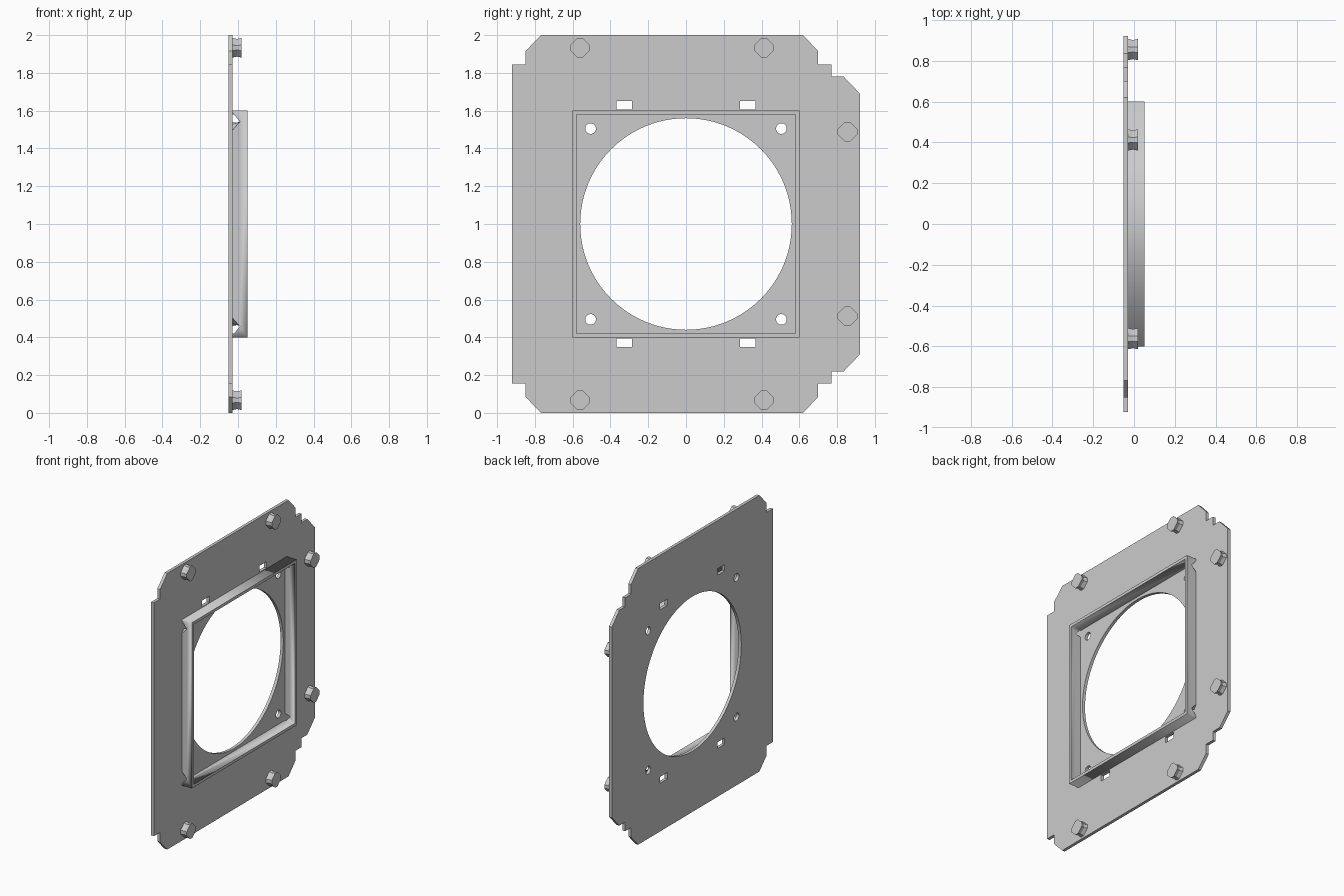
import bpy, bmesh, math
from mathutils import Matrix

cube = bpy.data.objects.get("Cube")
if cube:
    bpy.data.objects.remove(cube)

grey = bpy.data.materials.new("light grey")
grey.use_nodes = True
grey.diffuse_color = (0.6, 0.6, 0.6, 1)
grey.node_tree.nodes["Principled BSDF"].inputs["Base Color"].default_value = (0.6, 0.6, 0.6, 1)

BACK, FACE, RIM, STUD_TOP = -0.051, -0.029, 0.051, 0.019
# Sketch x, y, depth become model y, z, x
TO_SIDE = Matrix(((0, 0, 1, 0), (1, 0, 0, 0), (0, 1, 0, 0), (0, 0, 0, 1)))


def add_mesh(name, bm):
    bmesh.ops.recalc_face_normals(bm, faces=bm.faces)
    mesh = bpy.data.meshes.new(name)
    bm.to_mesh(mesh)
    bm.free()
    mesh.materials.append(grey)
    ob = bpy.data.objects.new(name, mesh)
    bpy.context.collection.objects.link(ob)
    return ob


def rect(y, z, w, h):
    return [(y + i * w / 2, z + j * h / 2) for i, j in ((-1, -1), (1, -1), (1, 1), (-1, 1))]


def circle(y, z, r, n):
    return [(y + r * math.cos(2 * math.pi * k / n), z + r * math.sin(2 * math.pi * k / n))
            for k in range(n)]


def sheet(name, loops, x0, x1):
    """Extrude an outline with holes from x0 to x1."""
    curve = bpy.data.curves.new(name + "_sketch", "CURVE")
    curve.dimensions = "2D"
    curve.fill_mode = "BOTH"
    curve.extrude = (x1 - x0) / 2
    for loop in loops:
        spline = curve.splines.new("POLY")
        spline.points.add(len(loop) - 1)
        for point, (y, z) in zip(spline.points, loop):
            point.co = (y, z, 0, 1)
        spline.use_cyclic_u = True
    temp = bpy.data.objects.new(name + "_sketch", curve)
    bpy.context.collection.objects.link(temp)
    bpy.context.view_layer.update()
    mesh = bpy.data.meshes.new_from_object(temp.evaluated_get(bpy.context.evaluated_depsgraph_get()))
    bm = bmesh.new()
    bm.from_mesh(mesh)
    bpy.data.objects.remove(temp)
    bpy.data.meshes.remove(mesh)
    bmesh.ops.remove_doubles(bm, verts=bm.verts, dist=0.0002)
    bmesh.ops.transform(bm, matrix=Matrix.Translation(((x0 + x1) / 2, 0, 0)) @ TO_SIDE, verts=bm.verts)
    for f in bm.faces:
        f.material_index = 0
    return add_mesh(name, bm)


# Mounting plate: upper half of the outline, mirrored about mid height
upper = [(-0.921, 1.845), (-0.85, 1.845), (-0.85, 1.915), (-0.767, 2), (0.62, 2), (0.7, 1.915),
         (0.7, 1.845), (0.77, 1.845), (0.77, 1.78), (0.835, 1.78), (0.921, 1.69)]
outline = upper + [(y, 2 - z) for y, z in reversed(upper)]
loops = [outline, circle(0, 1, 0.56, 96)]
for i in (-1, 1):
    for j in (-1, 1):
        loops.append(circle(i * 0.505, 1 + j * 0.505, 0.028, 24))
        loops.append(rect(i * 0.327, 1 + j * 0.628, 0.083, 0.046))
plate = sheet("mounting_plate", loops, BACK, FACE)

# Raised square frame
frame = sheet("square_frame", [rect(0, 1, 1.2, 1.2), rect(0, 1, 1.158, 1.158)], FACE, RIM)

# V notches at the foot of the two upright walls
cutters = bmesh.new()
for i in (-1, 1):
    for j in (-1, 1):
        rings = []
        for y, low in ((0.602, 0.497), (0.577, 0.532)):
            rings.append([cutters.verts.new((x, i * y, 1 + j * z)) for x, z in
                          ((FACE - 0.01, low), (FACE, low), (0.01, 0.542), (FACE, 0.59), (FACE - 0.01, 0.59))])
        n = len(rings[0])
        cutters.faces.new(rings[0])
        cutters.faces.new(rings[1][::-1])
        for k in range(n):
            m = (k + 1) % n
            cutters.faces.new((rings[0][k], rings[1][k], rings[1][m], rings[0][m]))
cutter = add_mesh("notch_cutter", cutters)
cutter.hide_render = True
mod = frame.modifiers.new("notches", "BOOLEAN")
mod.operation = "DIFFERENCE"
mod.solver = "EXACT"
mod.object = cutter
bpy.context.view_layer.update()
cut = bpy.data.meshes.new_from_object(frame.evaluated_get(bpy.context.evaluated_depsgraph_get()))
frame.modifiers.clear()
frame.data = cut
bpy.data.objects.remove(cutter)


# Diamond studs with clipped corners and a slight waist
def stud(name, y, z):
    bm = bmesh.new()
    rings = []
    for x, s in ((FACE, 1), ((FACE + STUD_TOP) / 2, 0.9), (STUD_TOP, 1)):
        a, b = 0.052 * s, 0.014 * s
        shape = [(a, -b), (a, b), (b, a), (-b, a), (-a, b), (-a, -b), (-b, -a), (b, -a)]
        rings.append([bm.verts.new((x, y + p, z + q)) for p, q in shape])
    bm.faces.new(rings[0])
    bm.faces.new(rings[-1])
    for lo, hi in zip(rings, rings[1:]):
        for k in range(8):
            m = (k + 1) % 8
            bm.faces.new((lo[k], lo[m], hi[m], hi[k]))
    return add_mesh(name, bm)


for label, y, rise in (("near", -0.562, 0.933), ("far", 0.412, 0.933), ("side", 0.855, 0.488)):
    stud("upper_" + label + "_stud", y, 1 + rise)
    stud("lower_" + label + "_stud", y, 1 - rise)

# Smooth round hole walls, keep the edges crisp
bpy.ops.object.select_all(action="DESELECT")
plate.select_set(True)
bpy.context.view_layer.objects.active = plate
bpy.ops.object.shade_smooth_by_angle(angle=math.radians(30))
